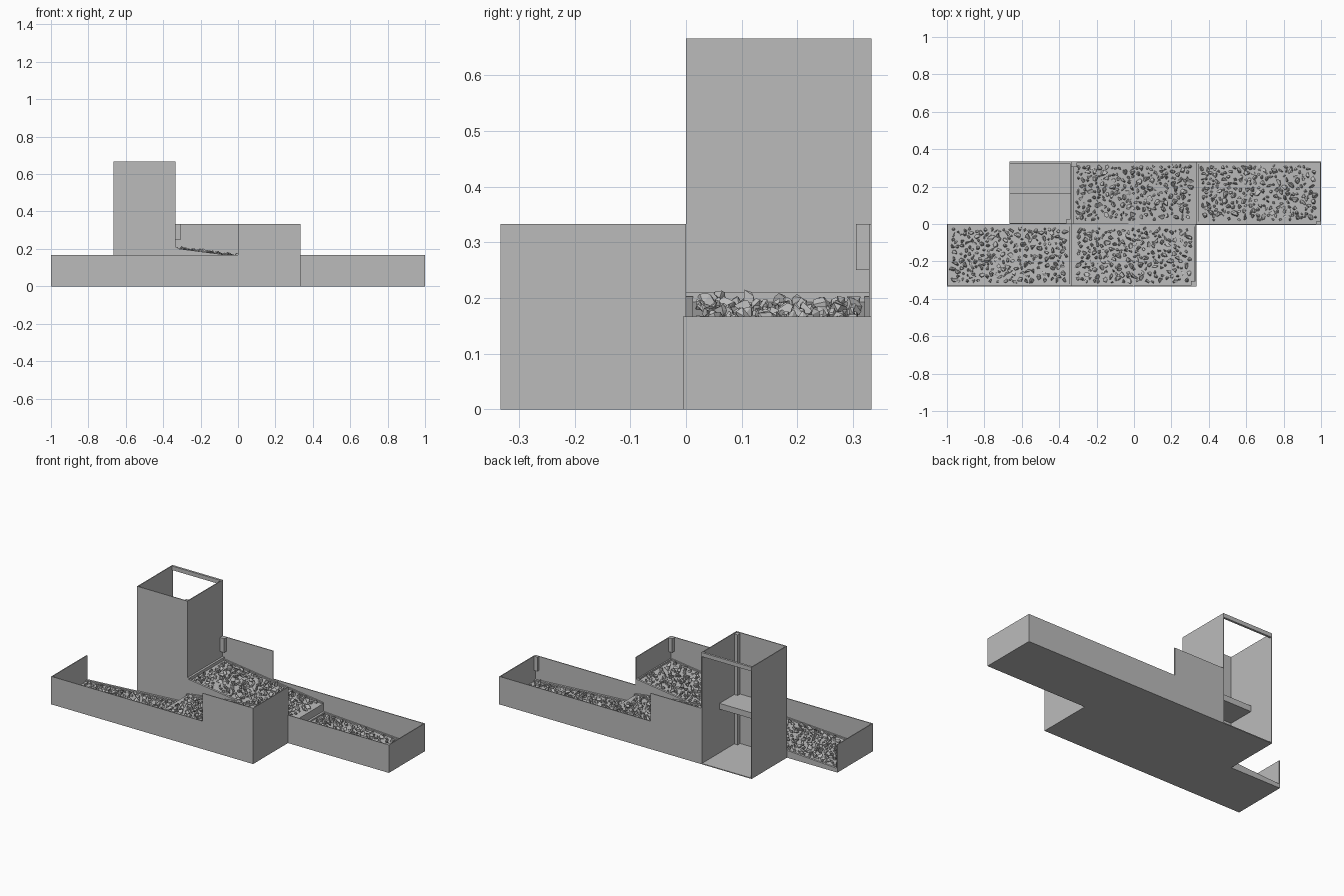
import bpy
import bmesh
import math
import random
from mathutils import Vector, Euler

random.seed(7)
if "Cube" in bpy.data.objects:
    bpy.data.objects.remove(bpy.data.objects["Cube"], do_unlink=True)

U = 1 / 3      # one grid module
H = U / 2      # half module, height of a low wall
T = 0.005      # sheet thickness
P = 0.028      # corner post width
RIM = 0.013    # tray rim width


def make_material(name, colour):
    mat = bpy.data.materials.new(name)
    mat.use_nodes = True
    mat.diffuse_color = colour
    mat.node_tree.nodes["Principled BSDF"].inputs["Base Color"].default_value = colour
    return mat


grey = make_material("concrete grey", (0.5, 0.5, 0.5, 1))


def finish(name, bm, turned=False):
    """Turn the part half way round for the front run, then store it."""
    if turned:
        for v in bm.verts:
            v.co.x, v.co.y = -v.co.x, -v.co.y
    bmesh.ops.recalc_face_normals(bm, faces=bm.faces)
    mesh = bpy.data.meshes.new(name)
    bm.to_mesh(mesh)
    bm.free()
    mesh.materials.append(grey)
    obj = bpy.data.objects.new(name, mesh)
    bpy.context.collection.objects.link(obj)
    return obj


def prism(name, profile, y0, y1, turned=False):
    """Extrude an x-z profile from y0 to y1."""
    bm = bmesh.new()
    face = bm.faces.new([bm.verts.new((x, y0, z)) for x, z in profile])
    ext = bmesh.ops.extrude_face_region(bm, geom=[face])
    verts = [g for g in ext["geom"] if isinstance(g, bmesh.types.BMVert)]
    bmesh.ops.translate(bm, verts=verts, vec=(0, y1 - y0, 0))
    return finish(name, bm, turned)


def box(name, x, y, z, turned=False):
    profile = [(x[0], z[0]), (x[1], z[0]), (x[1], z[1]), (x[0], z[1])]
    return prism(name, profile, y[0], y[1], turned)


def stone_shape():
    """One angular pebble as a convex hull."""
    bm = bmesh.new()
    for _ in range(11):
        d = Vector([random.gauss(0, 1) for _ in range(3)]).normalized()
        bm.verts.new(d * random.uniform(0.85, 1.1))
    hull = bmesh.ops.convex_hull(bm, input=bm.verts)
    loose = [g for g in hull["geom_interior"] if isinstance(g, bmesh.types.BMVert)]
    bmesh.ops.delete(bm, geom=loose, context="VERTS")
    bm.verts.index_update()
    shape = [v.co.copy() for v in bm.verts], [[v.index for v in f.verts] for f in bm.faces]
    bm.free()
    return shape


shapes = [stone_shape() for _ in range(12)]


def gravel(name, x0, x1, height, turned):
    """Scatter pebbles on a sloping bed, keeping them mostly apart."""
    bm = bmesh.new()
    placed = []
    for _ in range(1500):
        size = random.uniform(0.008, 0.019)
        x = random.uniform(x0 + 0.03, x1 - 0.03)
        y = random.uniform(RIM + size, U - RIM - size)
        if any((x - a) ** 2 + (y - b) ** 2 < (0.85 * (size + s)) ** 2 for a, b, s in placed):
            continue
        placed.append((x, y, size))
        coords, faces = random.choice(shapes)
        rot = Euler([random.uniform(0, math.tau) for _ in range(3)])
        stretch = Vector((1.25, 0.95, 0.8)) * size
        centre = Vector((x, y, height(x) + 0.35 * size))
        verts = []
        for co in coords:
            p = Vector(a * b for a, b in zip(co, stretch))
            p.rotate(rot)
            verts.append(bm.verts.new(p + centre))
        for f in faces:
            bm.faces.new([verts[i] for i in f])
    finish(name, bm, turned)


def tray(name, x0, x1, z0, z1, turned):
    """Solid sloping bed with raised side rims and gravel."""
    def height(x):
        return z0 + (z1 - z0) * (x - x0) / (x1 - x0)

    prism(name + "_bed", [(x0, 0), (x1, 0), (x1, z1), (x0, z0)], 0, U, turned)
    lift = 0.008
    edge = [(x0, z0), (x1, z1), (x1, z1 + lift), (x0, z0 + lift)]
    for side, y in (("inner", 0), ("outer", U - RIM)):
        prism(f"{name}_{side}_rim", edge, y, y + RIM, turned)
    box(name + "_head_rim", (x0, x0 + RIM), (RIM, U - RIM), (z0 - lift, z0 + lift), turned)
    gravel(name + "_gravel", x0, x1, height, turned)


# Two matching runs, the front one turned half way round
for label, turned in (("back", False), ("front", True)):
    tray(label + "_upper_tray", -U, U, 0.195, 0.108, turned)
    tray(label + "_lower_tray", U, 1, 0.055, 0.016, turned)
    stepped = [(-U, 0), (1, 0), (1, H), (0, H), (0, U), (-U, U)]
    prism(label + "_outer_wall", stepped, U - T, U, turned)
    box(label + "_end_wall", (1 - T, 1), (0, U), (0, H), turned)
    box(label + "_upper_post", (-U, -U + P), (U - P, U - T), (U * 0.75, U), turned)

# Walls that differ between the runs
box("back_inner_wall", (U, 1), (-T, 0), (0, H))
box("back_end_post", (1 - P, 1 - T), (0, P / 2), (H - 0.085, H))
box("front_high_end_wall", (U - T, U), (-U, 0), (0, U))

# Tower: three sheets, open at the back and top
L, R = -2 * U, -U
box("tower_front_wall", (L, R), (0, T), (0, 2 * U))
box("tower_right_wall", (L, L + T), (0, U), (0, 2 * U))
box("tower_left_wall", (R - T, R), (0, U), (0, 2 * U))
box("tower_floor", (L, R), (0, U), (0, T))
box("tower_shelf", (L + T, R - T), (T, H), (0.265, 0.3))
box("tower_top_beam", (L, R), (U - RIM, U), (2 * U - 0.024, 2 * U))
box("tower_corner_post", (R - P, R - T), (T, P), (T, 2 * U - T))
box("tower_lip", (R, R + RIM), (0, U), (0.203, 0.211))
